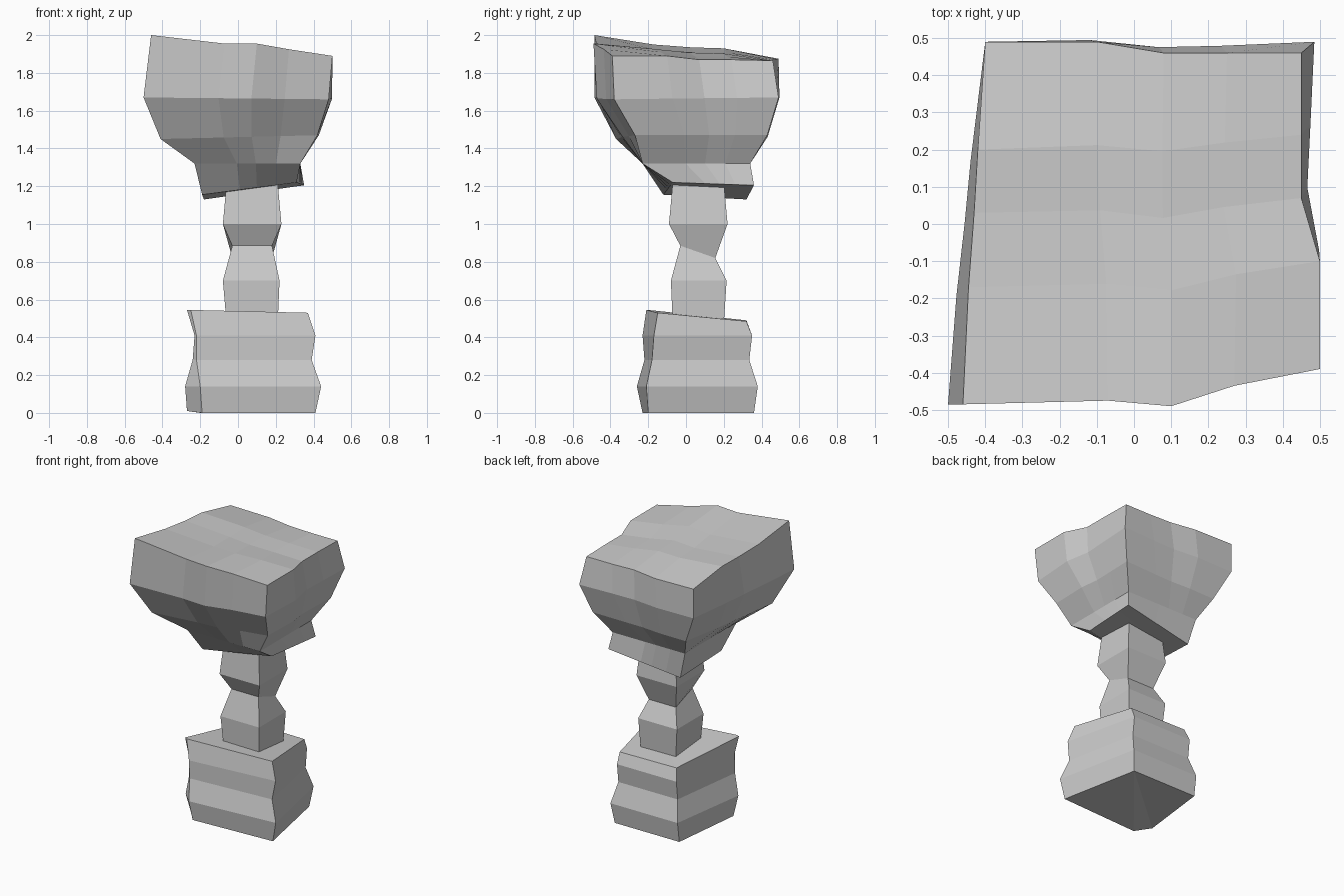
import bpy
import bmesh
from mathutils import Vector

if "Cube" in bpy.data.objects:
    bpy.data.objects.remove(bpy.data.objects["Cube"])

FRACTIONS = (0.0, 0.4, 0.58, 0.77)   # subdivision of each side of the top block


def finish(name, bm):
    bmesh.ops.recalc_face_normals(bm, faces=bm.faces)
    mesh = bpy.data.meshes.new(name)
    bm.to_mesh(mesh)
    bm.free()
    obj = bpy.data.objects.new(name, mesh)
    bpy.context.collection.objects.link(obj)
    return obj


def bridge(bm, rings):
    loops = [[bm.verts.new(p) for p in ring] for ring in rings]
    n = len(loops[0])
    for a, b in zip(loops, loops[1:]):
        for i in range(n):
            j = (i + 1) % n
            bm.faces.new((a[i], a[j], b[j], b[i]))
    return loops


def loft(name, rings):
    """Stack of polygon rings, closed at both ends."""
    bm = bmesh.new()
    loops = bridge(bm, rings)
    caps = [bm.faces.new(loops[0]), bm.faces.new(loops[-1])]
    bmesh.ops.triangulate(bm, faces=caps)
    return finish(name, bm)


def chord(ring4):
    """16 points spaced along the four straight sides of a ring."""
    pts = []
    for i in range(4):
        a, b = Vector(ring4[i]), Vector(ring4[(i + 1) % 4])
        pts += [a.lerp(b, f if i < 2 else (0, .45, .6, .8)[FRACTIONS.index(f)])
                for f in FRACTIONS]
    return pts


def patch(bm, loop):
    """Fill a 16 point loop with a 4 x 4 grid blended from its border."""
    front, right = loop[0:5], loop[4:9]
    back, left = loop[8:13][::-1], (loop[12:16] + [loop[0]])[::-1]
    grid = {}
    for i in range(5):
        for j in range(5):
            u, v = i / 4, j / 4
            if j == 0:
                grid[i, j] = front[i]
            elif j == 4:
                grid[i, j] = back[i]
            elif i == 0:
                grid[i, j] = left[j]
            elif i == 4:
                grid[i, j] = right[j]
            else:
                p = (front[i].co * (1 - v) + back[i].co * v
                     + left[j].co * (1 - u) + right[j].co * u
                     - front[0].co * (1 - u) * (1 - v) - front[4].co * u * (1 - v)
                     - back[0].co * (1 - u) * v - back[4].co * u * v)
                grid[i, j] = bm.verts.new(p)
    for i in range(4):
        for j in range(4):
            bm.faces.new((grid[i, j], grid[i + 1, j], grid[i + 1, j + 1], grid[i, j + 1]))


# Base: block with a cut front left corner
loft("base_block", [
    [(-.19, -.23, 0), (.41, -.2, 0), (.30, .36, 0), (-.2, .36, 0), (-.27, -.14, .01)],
    [(-.2, -.26, .14), (.44, -.21, .14), (.32, .38, .14), (-.2, .38, .14), (-.28, -.18, .14)],
    [(-.22, -.22, .28), (.39, -.18, .28), (.29, .335, .28), (-.17, .335, .28), (-.24, -.2, .28)],
    [(-.22, -.23, .41), (.41, -.17, .41), (.29, .35, .41), (-.17, .35, .41), (-.23, -.21, .41)],
    [(-.25, -.21, .545), (.37, -.15, .53), (.29, .32, .485), (-.15, .32, .49), (-.27, -.2, .545)],
])


# Stem: square column with a pinched waist
def square(x0, x1, y0, y1, zf, zb):
    return [(x0, y0, zf), (x1, y0, zf), (x1, y1, zb), (x0, y1, zb)]


loft("stem", [
    square(-.06, .21, -.07, .20, .47, .47),
    square(-.08, .22, -.08, .215, .70, .70),
    square(-.03, .18, -.03, .155, .885, .82),
    square(-.08, .23, -.09, .22, 1.0, 1.0),
    square(-.06, .21, -.07, .20, 1.22, 1.22),
])

# Top block: flared rings, the uneven rim fades into the lower rings
rim = [Vector(p) for p in [
    (-.46, -.485, 2.0), (-.07, -.475, 1.955), (.1, -.49, 1.955), (.27, -.435, 1.925),
    (.5, -.39, 1.89), (.5, -.1, 1.89), (.45, .07, 1.87), (.45, .24, 1.87),
    (.45, .46, 1.865), (.25, .46, 1.865), (.08, .46, 1.87), (-.1, .49, 1.87),
    (-.4, .49, 1.875), (-.42, .2, 1.93), (-.43, .03, 1.935), (-.445, -.17, 1.95)]]
bow = [r - c for r, c in zip(rim, chord(rim[::4]))]
levels = [
    ([(-.19, -.12, 1.155), (.31, -.07, 1.22), (.35, .36, 1.205), (-.18, .32, 1.13)], 0),
    ([(-.23, -.23, 1.32), (.33, -.23, 1.32), (.33, .34, 1.32), (-.23, .34, 1.32)], 0),
    ([(-.41, -.37, 1.45), (.42, -.27, 1.47), (.42, .43, 1.47), (-.30, .43, 1.46)], .4),
    ([(-.5, -.485, 1.67), (.48, -.38, 1.66), (.485, .49, 1.67), (-.4, .49, 1.67)], .8),
]
rings = [[p + Vector((b.x * k, b.y * k, 0)) for p, b in zip(chord(c), bow)]
         for c, k in levels] + [rim]
bm = bmesh.new()
loops = bridge(bm, rings)
patch(bm, loops[0])
patch(bm, loops[-1])
finish("top_block", bm)
